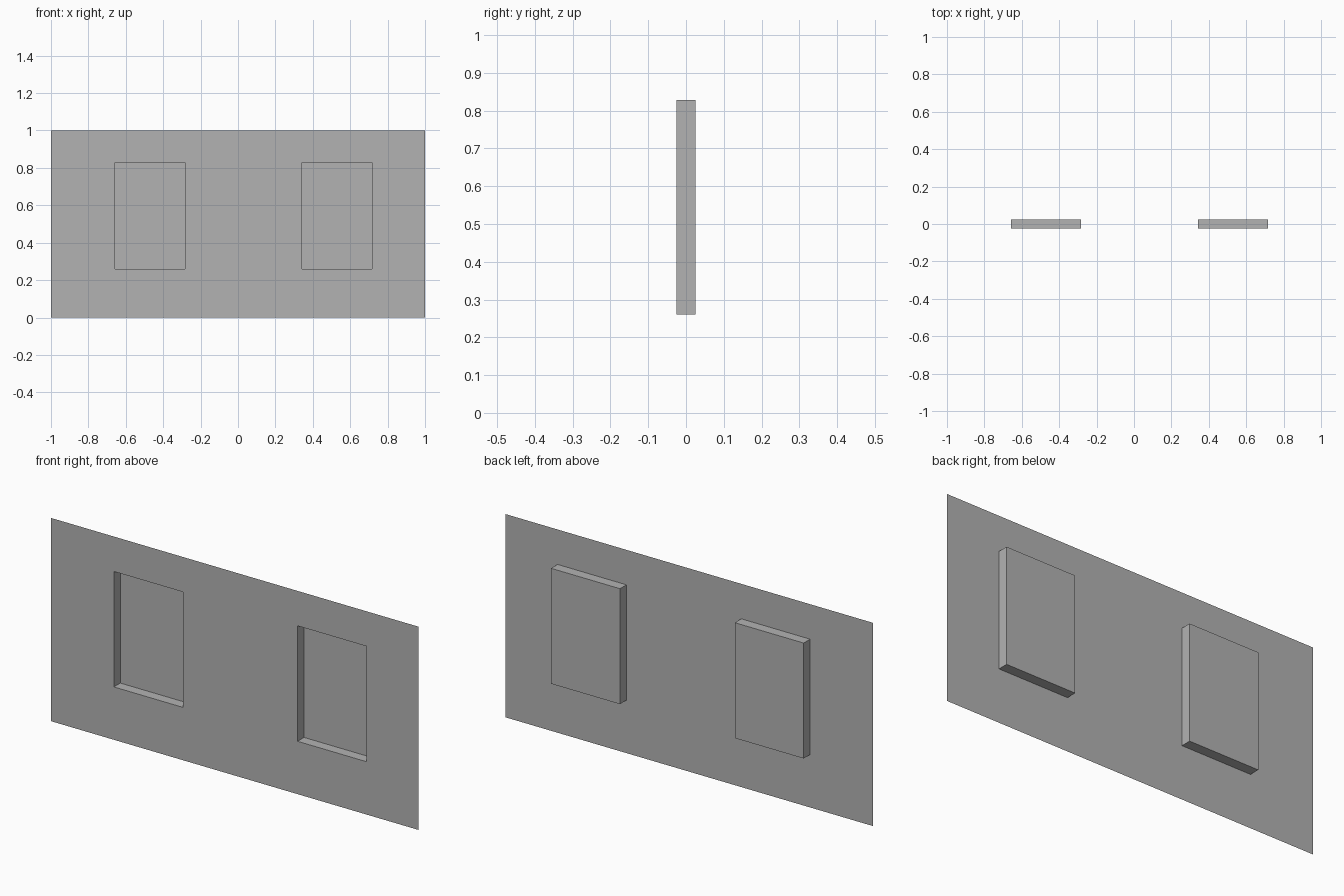
import bpy
import bmesh

cube = bpy.data.objects.get("Cube")
if cube:
    bpy.data.objects.remove(cube, do_unlink=True)

# Plain grey finish
grey = bpy.data.materials.new("plain_grey")
grey.use_nodes = True
colour = (0.45, 0.45, 0.45, 1)
grey.diffuse_color = colour
grey.node_tree.nodes["Principled BSDF"].inputs["Base Color"].default_value = colour

FRONT_Y, BACK_Y = -0.025, 0.025
columns = [-1, -0.658, -0.283, 0.342, 0.717, 1]
rows = [0, 0.26, 0.828, 1]

# Thin wall sheet, divided along the edges of the two recesses
bm = bmesh.new()
grid = [[bm.verts.new((x, FRONT_Y, z)) for x in columns] for z in rows]
recesses = []
for r in range(len(rows) - 1):
    for c in range(len(columns) - 1):
        face = bm.faces.new((grid[r][c], grid[r][c + 1],
                             grid[r + 1][c + 1], grid[r + 1][c]))
        if r == 1 and c in (1, 3):
            recesses.append(face)

# Push each window recess through to the back, leaving the front open
pushed = bmesh.ops.extrude_discrete_faces(bm, faces=recesses)["faces"]
for face in pushed:
    rim = [v.co.copy() for v in face.verts]
    for v in face.verts:
        v.co.y = BACK_Y
    back = list(face.verts)
    front = [bm.verts.new(co) for co in rim]
    for i in range(4):
        j = (i + 1) % 4
        bm.faces.new((front[i], front[j], back[j], back[i]))

# Join the recess sides to the sheet
bmesh.ops.remove_doubles(bm, verts=bm.verts, dist=0.0001)
bm.normal_update()

mesh = bpy.data.meshes.new("wall_panel")
bm.to_mesh(mesh)
bm.free()
mesh.materials.append(grey)
wall = bpy.data.objects.new("wall_panel_with_window_recesses", mesh)
bpy.context.collection.objects.link(wall)
